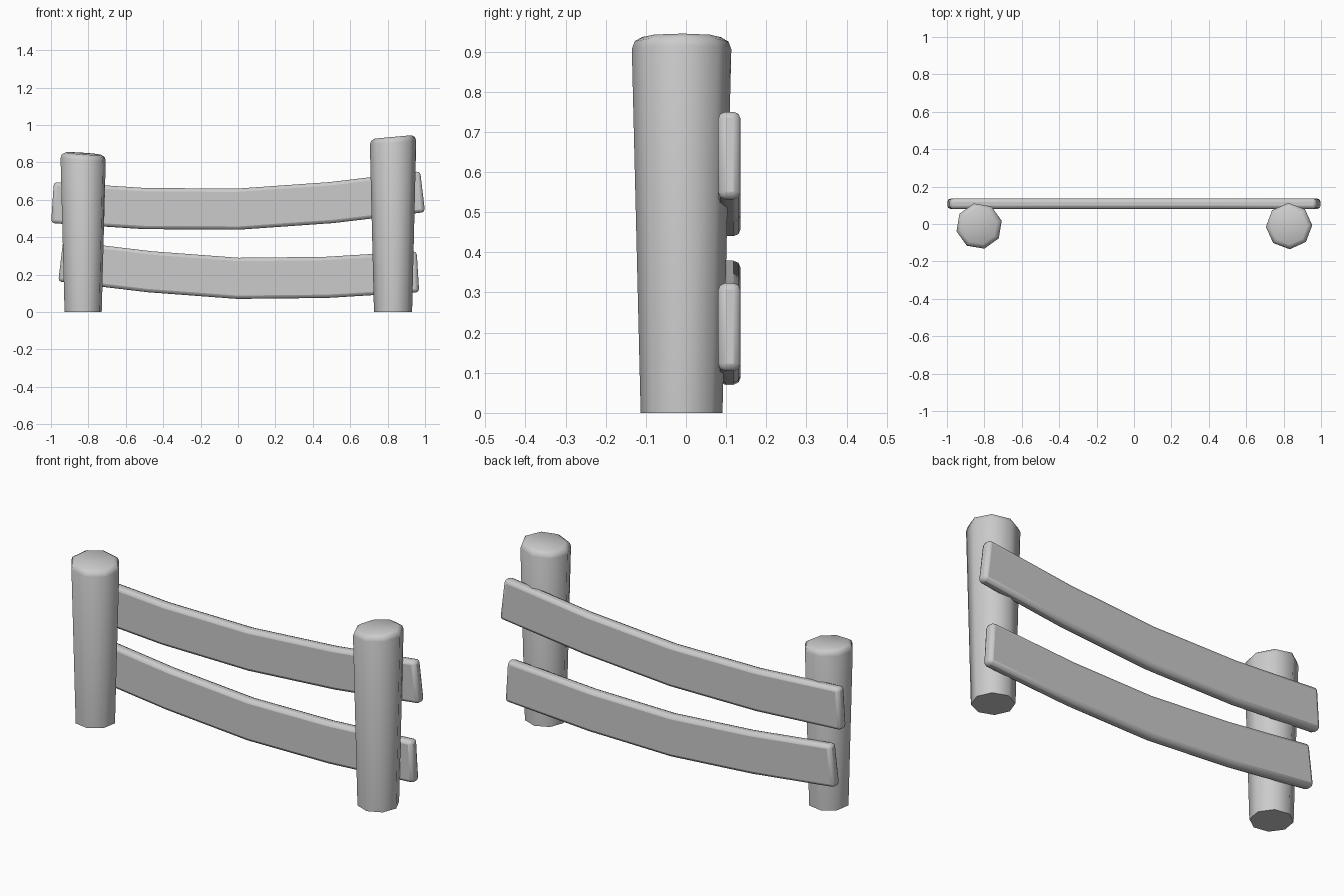
import bpy, bmesh
from math import sin, cos, tau, radians
from mathutils import Vector

if "Cube" in bpy.data.objects:
    bpy.data.objects.remove(bpy.data.objects["Cube"])


def finish(bm, name, bevel=0):
    bmesh.ops.recalc_face_normals(bm, faces=bm.faces)
    me = bpy.data.meshes.new(name)
    bm.to_mesh(me)
    bm.free()
    ob = bpy.data.objects.new(name, me)
    bpy.context.collection.objects.link(ob)
    if bevel:
        mod = ob.modifiers.new("rounded_edges", 'BEVEL')
        mod.width = bevel
        mod.segments = 2
        mod.limit_method = 'ANGLE'
        mod.angle_limit = radians(40)
    bpy.ops.object.select_all(action='DESELECT')
    ob.select_set(True)
    bpy.context.view_layer.objects.active = ob
    bpy.ops.object.shade_smooth_by_angle(angle=radians(60))
    return ob


def skin(bm, rings):
    """Join successive rings of points into a closed solid."""
    rings = [[bm.verts.new(p) for p in ring] for ring in rings]
    n = len(rings[0])
    for a, b in zip(rings, rings[1:]):
        for i in range(n):
            j = (i + 1) % n
            bm.faces.new((a[i], a[j], b[j], b[i]))
    bm.faces.new(rings[0])
    bm.faces.new(rings[-1])


def post(name, x, height, tilt_x, tilt_y, turn):
    # radius, height, share of the top's slant
    levels = [(0.102, 0, 0), (0.124, height - 0.03, 0.8),
              (0.117, height - 0.011, 1), (0.098, height, 1)]
    rings = []
    for r, z, k in levels:
        ring = []
        for i in range(8):
            a = radians(turn) + tau * i / 8
            dx, dy = r * cos(a), r * sin(a)
            ring.append((x + dx, dy - 0.011, z + k * (tilt_x * dx + tilt_y * dy)))
        rings.append(ring)
    bm = bmesh.new()
    skin(bm, rings)
    return finish(bm, name)


def rail(name, path, half=0.11, y0=0.08, y1=0.136):
    pts = [Vector(p) for p in path]
    rings = []
    for i, p in enumerate(pts):
        d = (pts[min(i + 1, len(pts) - 1)] - pts[max(i - 1, 0)]).normalized()
        n = Vector((-d.y, d.x)) * half
        t, b = p + n, p - n
        rings.append([(t.x, y0, t.y), (t.x, y1, t.y), (b.x, y1, b.y), (b.x, y0, b.y)])
    bm = bmesh.new()
    skin(bm, rings)
    return finish(bm, name, 0.018)


# Tapered posts with slanted tops
post("left_post", -0.828, 0.847, -0.07, 0.05, 13)
post("right_post", 0.829, 0.936, 0.09, 0.0, 2)

# Sagging rails on the back of the posts
rail("upper_rail", [(-0.992, 0.585), (-0.5, 0.553), (0, 0.55), (0.5, 0.585), (0.987, 0.643)])
rail("lower_rail", [(-0.948, 0.272), (-0.47, 0.215), (0, 0.18), (0.47, 0.185), (0.962, 0.215)])
